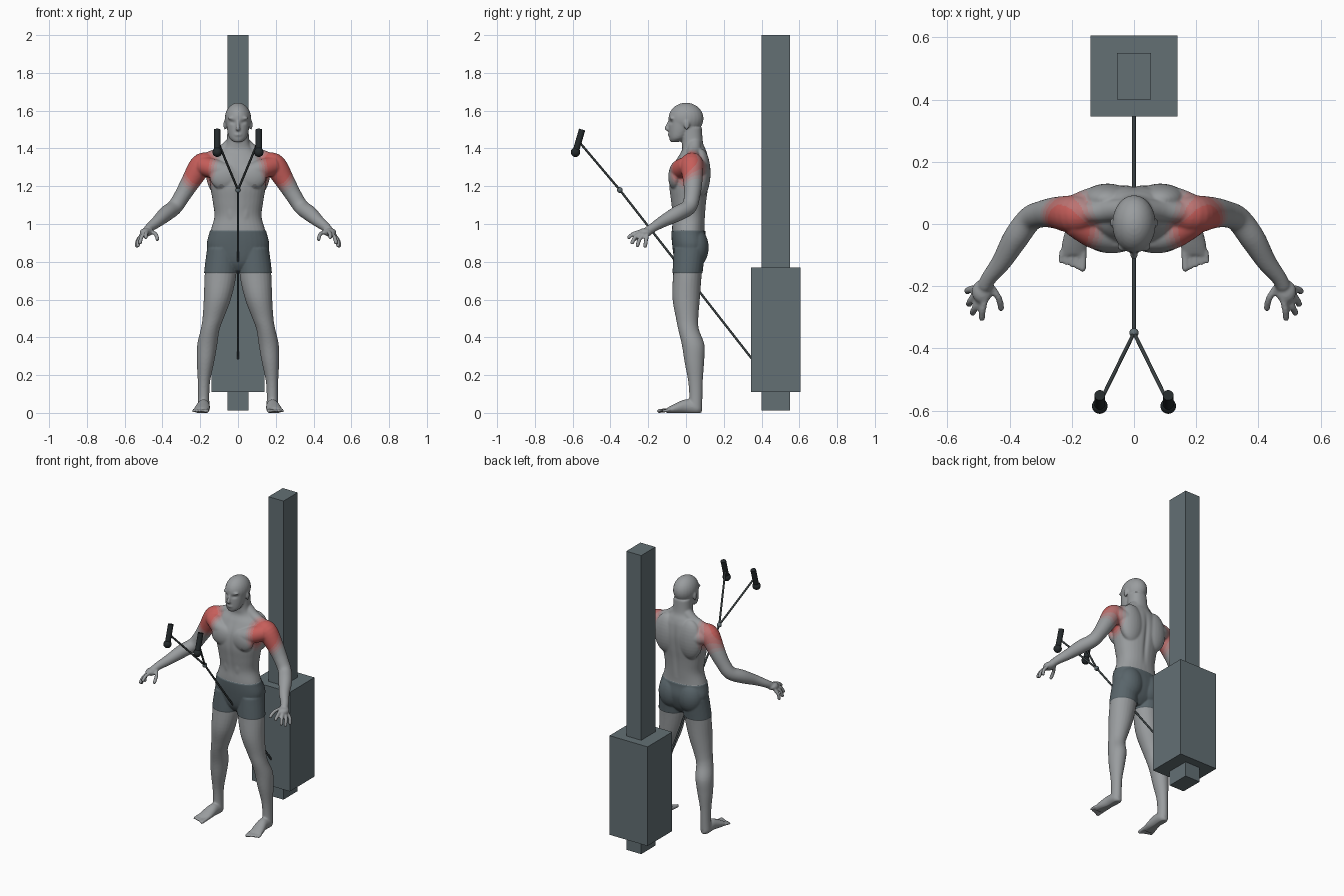
import bpy, bmesh, math
from mathutils import Vector, Matrix

if "Cube" in bpy.data.objects:
    bpy.data.objects.remove(bpy.data.objects["Cube"])

def material(name, color):
    mat = bpy.data.materials.new(name)
    mat.use_nodes = True
    mat.diffuse_color = (*color, 1)
    mat.node_tree.nodes["Principled BSDF"].inputs["Base Color"].default_value = (*color, 1)
    return mat

SKIN, RED = Vector((.32, .335, .345)), Vector((.58, .1, .09))
skin = material("grey skin", SKIN)
reds = [material("shoulder " + name, SKIN.lerp(RED, mix)) for name, mix in
        (("red", .95), ("soft red", .7), ("pale red", .42), ("faint red", .18))]
shorts = material("shorts slate", (.1, .13, .145))
areola = material("dark skin", (.21, .215, .22))
steel = material("machine slate", (.125, .16, .175))
black = material("black rubber", (.018, .023, .025))
cable = material("cable grey", (.04, .05, .052))
bm = bmesh.new()

def spline(points, steps=5):
    """Catmull-Rom through points of any dimension."""
    out, last = [], len(points) - 1
    for i in range(last):
        a, b, c, d = (points[min(max(i + k, 0), last)] for k in (-1, 0, 1, 2))
        for t in (s / steps for s in range(steps)):
            out.append(b + (c - a) * (t / 2) + (a * 2 - b * 5 + c * 4 - d) * (t * t / 2)
                       + (b * 3 - a - c * 3 + d) * (t ** 3 / 2))
    return out + [points[last]]

def loft(points, plane=None, side=1, square=1.0, sides=24):
    """Tube through (x, y, z, radius[, second radius]); rings lie in a plane or across the path."""
    pts = spline([Vector((p[0] * side, *p[1:4], p[-1])) for p in points])
    rings = []
    for i, p in enumerate(pts):
        u, v = Vector((1, 0, 0)), Vector((0, 1, 0))
        if plane == "xz":
            v = Vector((0, 0, 1))
        elif plane is None:
            along = Vector(pts[min(i + 1, len(pts) - 1)][:3]) - Vector(pts[max(i - 1, 0)][:3])
            turn = along.to_track_quat('Z', 'Y')
            u, v = turn @ u, turn @ v
        ring = []
        for k in range(sides):
            c, s = (f(math.tau * k / sides) for f in (math.cos, math.sin))
            c, s = (math.copysign(abs(q) ** square, q) for q in (c, s))
            ring.append(bm.verts.new(Vector(p[:3]) + u * c * p[3] + v * s * p[4]))
        rings.append(ring)
    for r, q in zip(rings, rings[1:]):
        for k in range(sides):
            n = (k + 1) % sides
            bm.faces.new((r[k], r[n], q[n], q[k]))
    bm.faces.new(rings[0][::-1])
    bm.faces.new(rings[-1])

def blob(center, radii, side=1):
    place = Matrix.Translation((center[0] * side, *center[1:])) @ Matrix.Diagonal((*radii, 1))
    bmesh.ops.create_uvsphere(bm, u_segments=24, v_segments=16, radius=1, matrix=place)

# Torso and neck
loft([(0, .01, .755, .03, .04), (0, .015, .8, .115, .07), (0, .02, .88, .16, .088),
      (0, .012, .96, .146, .086), (0, .015, 1.04, .125, .086), (0, .014, 1.12, .134, .094),
      (0, .015, 1.2, .147, .104), (0, .022, 1.28, .152, .103), (0, .036, 1.35, .135, .082),
      (0, .042, 1.39, .09, .064), (0, .034, 1.43, .062, .056), (0, .028, 1.51, .056, .056)],
     "xy", square=.88, sides=32)
# Skull, jaw, nose and lips
blob((0, 0, 1.558), (.07, .093, .084))
loft([(0, -.06, 1.434, .022, .022), (0, -.044, 1.455, .046, .045), (0, -.03, 1.5, .058, .062),
      (0, -.02, 1.56, .064, .07)], "xy")
loft([(0, -.086, 1.55, .007), (0, -.096, 1.525, .008), (0, -.102, 1.507, .012), (0, -.09, 1.5, .01)])
blob((0, -.083, 1.473), (.023, .013, .011))

for side in (1, -1):
    # Ears, brows, buttocks and belly
    blob((.069, .004, 1.525), (.008, .015, .027), side)
    blob((.03, -.074, 1.56), (.025, .014, .009), side)
    blob((.07, .05, .875), (.08, .066, .1), side)
    blob((.035, -.046, 1.08), (.036, .026, .12), side)
    # Chest, shoulder blade and the muscles joining them to the arm
    blob((.072, -.058, 1.25), (.078, .036, .07), side)
    loft([(.06, -.045, 1.275, .045), (.12, -.03, 1.29, .052), (.19, .01, 1.31, .05)], side=side)
    blob((.085, .078, 1.27), (.085, .052, .13), side)
    loft([(.08, .085, 1.28, .045), (.14, .065, 1.295, .05), (.2, .04, 1.305, .048)], side=side)
    loft([(.03, .045, 1.425, .036), (.09, .042, 1.375, .036), (.17, .035, 1.345, .032)], side=side)
    # Leg
    loft([(.085, .02, .87, .075, .08), (.092, .008, .74, .084, .076), (.108, .001, .61, .073, .073),
          (.132, .006, .5, .056, .059), (.148, .014, .44, .05, .055), (.163, .038, .36, .053, .06),
          (.172, .044, .27, .046, .052), (.18, .05, .17, .033, .039), (.182, .052, .09, .03, .035),
          (.182, .05, .03, .032, .036)], "xy", side)
    # Foot and toes
    loft([(.182, .084, .022, .014, .02), (.182, .06, .026, .031, .032), (.183, 0, .034, .034, .038),
          (.19, -.06, .022, .041, .026), (.195, -.1, .012, .04, .015)], "xz", side)
    for i in range(5):
        x, r = .162 + .0175 * i, .008 if i else .011
        tip = (x + .003, -.144 + .006 * i, .01)
        loft([(x, -.085, .016, r), (*tip, r)], side=side)
        blob(tip, (r, r, r), side)
    # Arm
    loft([(.11, .035, 1.315, .045), (.15, .034, 1.32, .054), (.195, .031, 1.31, .061),
          (.25, .036, 1.225, .051), (.295, .032, 1.15, .043), (.335, .015, 1.09, .041),
          (.38, -.045, 1.055, .041), (.425, -.12, 1.015, .032), (.465, -.172, .983, .025),
          (.48, -.2, .965, .024)], side=side)
    # Palm, fingers and thumb
    blob((.488, -.217, .955), (.033, .038, .023), side)
    for base, knuckle, tip in (
            ((.478, -.24, .96), (.486, -.275, .95), (.489, -.302, .93)),
            ((.495, -.235, .95), (.51, -.268, .932), (.519, -.285, .901)),
            ((.507, -.222, .943), (.525, -.246, .918), (.53, -.257, .886)),
            ((.512, -.205, .938), (.532, -.212, .912), (.535, -.216, .884)),
            ((.46, -.2, .96), (.435, -.238, .945), (.427, -.27, .92))):
        loft([(*p, .011) for p in (base, knuckle, tip)], side=side, sides=12)
        blob(tip, (.011,) * 3, side)

# Fuse the parts into one smooth skin
rough = bpy.data.meshes.new("rough_body")
bm.to_mesh(rough)
bm.free()
source = bpy.data.objects.new("rough_body", rough)
bpy.context.collection.objects.link(source)
fuse = source.modifiers.new("fuse", 'REMESH')
fuse.mode, fuse.voxel_size = 'VOXEL', .005
soften = source.modifiers.new("soften", 'SMOOTH')
soften.factor, soften.iterations = .5, 7
mesh = bpy.data.meshes.new_from_object(source.evaluated_get(bpy.context.evaluated_depsgraph_get()))
bpy.data.objects.remove(source)
mesh.materials.clear()
for mat in [skin, shorts, areola] + reds:
    mesh.materials.append(mat)

HEM, WAIST = .74, .965
bm = bmesh.new()
bm.from_mesh(mesh)
for z in (HEM, WAIST):
    bmesh.ops.bisect_plane(bm, geom=bm.verts[:] + bm.edges[:] + bm.faces[:], dist=.0001,
                           plane_co=(0, 0, z), plane_no=(0, 0, 1))
bm.normal_update()
# Sculpt eye sockets, spine, breastbone, shorts thickness and flat soles
for v in bm.verts:
    p, x = v.co, abs(v.co.x)
    if p.y < -.03 and 1.5 < p.z < 1.56:
        p.y += .007 * math.exp(-((x - .029) / .014) ** 2 - ((p.z - 1.538) / .009) ** 2)
    if x < .06 and 1 < p.z < 1.38:
        groove = math.exp(-(x / .014) ** 2) * math.sin(math.pi * (p.z - 1) / .38)
        p.y += -.008 * groove if p.y > .05 else .005 * groove if p.y < -.03 else 0
    if HEM + .001 < p.z < WAIST - .001 and x < .3:
        p += v.normal * .004
    p.z = max(p.z, 0)
# Colour the skin by region
for f in bm.faces:
    c = f.calc_center_median()
    x = abs(c.x)
    d = Vector(((x - .205) / .11, (c.y + .005) / .12, (c.z - 1.3) / .13)).length
    f.smooth = True
    f.material_index = 0
    if HEM < c.z < WAIST and x < .3:
        f.material_index = 1
    elif c.y < 0 and math.hypot(x - .088, c.z - 1.2) < .013:
        f.material_index = 2
    elif d < 1.06:
        f.material_index = 3 + sum(d > limit for limit in (.7, .82, .94))
bm.to_mesh(mesh)
bm.free()
bpy.context.collection.objects.link(bpy.data.objects.new("body", mesh))

def finish(name, mat):
    bpy.context.object.name = name
    bpy.context.object.data.materials.append(mat)
    bpy.ops.object.shade_smooth_by_angle()

def box(name, low, high):
    low, high = Vector(low), Vector(high)
    bpy.ops.mesh.primitive_cube_add(size=1, location=(low + high) / 2)
    bpy.context.object.data.transform(Matrix.Diagonal((*(high - low), 1)))
    finish(name, steel)

def rod(name, a, b, radius, mat):
    a, b = Vector(a), Vector(b)
    bpy.ops.mesh.primitive_cylinder_add(vertices=20, radius=radius, depth=(b - a).length, location=(a + b) / 2,
                                        rotation=(b - a).to_track_quat('Z', 'Y').to_euler())
    finish(name, mat)

def ball(name, center, radius, mat):
    bpy.ops.mesh.primitive_uv_sphere_add(segments=24, ring_count=16, radius=radius, location=center)
    finish(name, mat)

# Cable machine
box("column", (-.055, .4, .012), (.055, .55, 2))
box("weight_housing", (-.14, .345, .11), (.14, .605, .77))
# Cable, rope ends and grips
joint = (0, -.35, 1.18)
rod("main_cable", (0, .35, .285), joint, .006, cable)
ball("cable_joint", joint, .015, steel)
for side, label in ((1, "left"), (-1, "right")):
    bottom, top = (.11 * side, -.585, 1.38), (.11 * side, -.55, 1.5)
    rod(label + "_rope", joint, (.108 * side, -.57, 1.44), .006, cable)
    rod(label + "_grip", bottom, top, .017, black)
    ball(label + "_grip_stop", bottom, .025, black)
